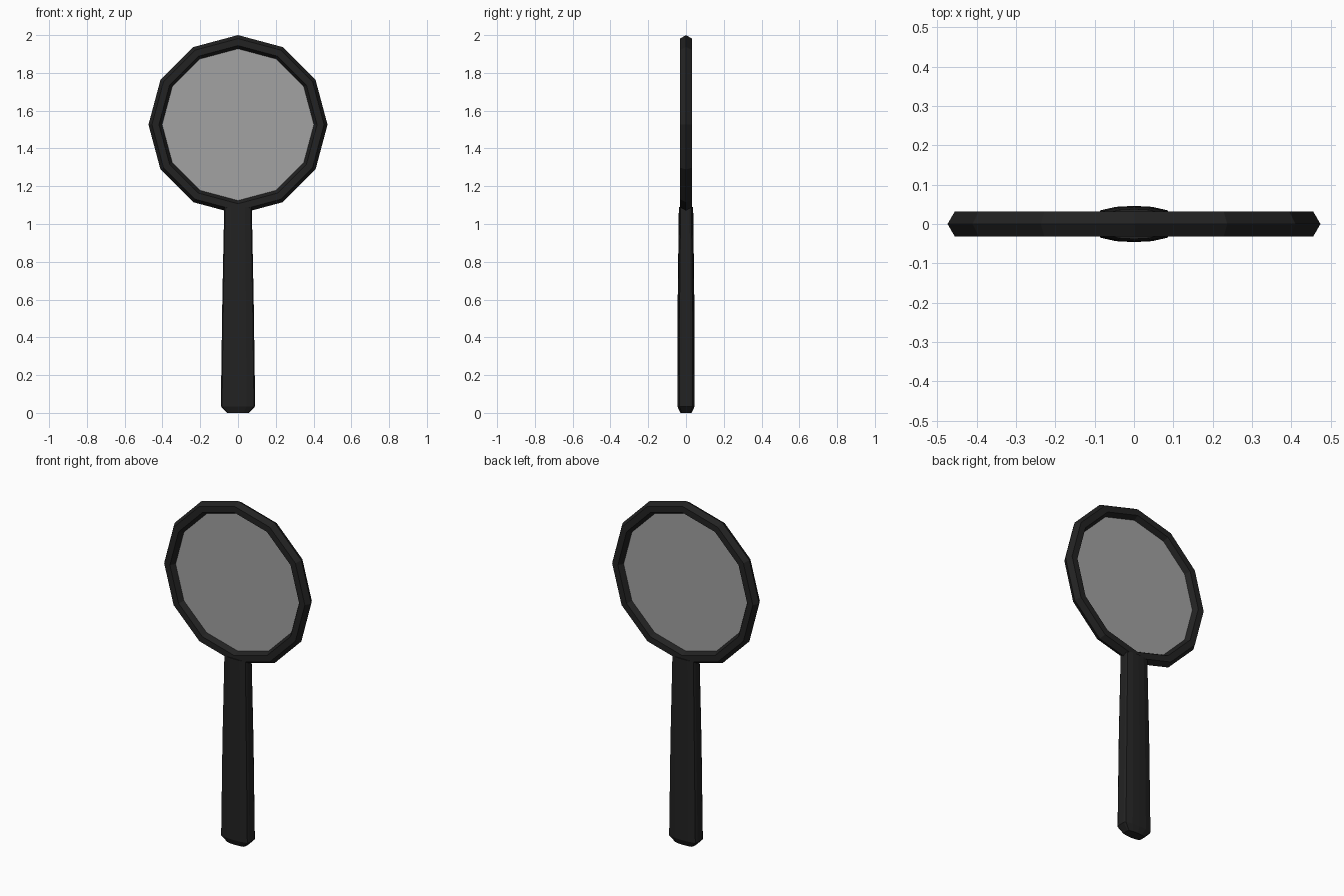
import bpy, bmesh, math
from mathutils import Vector

cube = bpy.data.objects.get("Cube")
if cube:
    bpy.data.objects.remove(cube, do_unlink=True)

CENTRE_Z = 1.526
SIDES = 12


def material(name, value):
    mat = bpy.data.materials.new(name)
    mat.use_nodes = True
    colour = (value, value, value, 1)
    mat.diffuse_color = colour
    mat.node_tree.nodes["Principled BSDF"].inputs["Base Color"].default_value = colour
    return mat


def finish(bm, name, mat):
    bmesh.ops.recalc_face_normals(bm, faces=bm.faces)
    mesh = bpy.data.meshes.new(name)
    bm.to_mesh(mesh)
    bm.free()
    mesh.materials.append(mat)
    obj = bpy.data.objects.new(name, mesh)
    bpy.context.collection.objects.link(obj)
    return obj


def bridge(bm, a, b):
    n = len(a)
    for i in range(n):
        j = (i + 1) % n
        bm.faces.new((a[i], a[j], b[j], b[i]))


def ring_point(radius, y, i):
    angle = math.tau * i / SIDES
    return Vector((radius * math.cos(angle), y, CENTRE_Z + radius * math.sin(angle)))


black = material("black plastic", 0.016)
glass = material("grey glass", 0.36)

# Round frame: twelve-sided ring with a hexagonal section
bm = bmesh.new()
loops = []
for i in range(SIDES):
    section = [math.tau * k / 6 for k in range(6)]
    loops.append([bm.verts.new(ring_point(0.437 + 0.037 * math.cos(t), 0.037 * math.sin(t), i))
                  for t in section])
for i in range(SIDES):
    bridge(bm, loops[i], loops[(i + 1) % SIDES])
finish(bm, "frame", black)

# Lens: thin flat disc closing the ring
bm = bmesh.new()
faces = [[bm.verts.new(ring_point(0.402, y, i)) for i in range(SIDES)] for y in (-0.003, 0.003)]
bridge(bm, *faces)
for loop in faces:
    bm.faces.new(loop)
finish(bm, "lens", glass)

# Handle: flattened section with bowed front and back, tapering upwards
quarter = [(1, 0.5), (0.93, 0.76), (0.5, 0.95)]
front = quarter + [(0, 1)] + [(-x, y) for x, y in reversed(quarter)]
outline = front + [(-x, -y) for x, y in front]
levels = [(0, 0.058, 0.03), (0.035, 0.091, 0.046), (0.6, 0.083, 0.044), (1.09, 0.073, 0.038)]
bm = bmesh.new()
rings = [[bm.verts.new((x * w, y * d, z)) for x, y in outline] for z, w, d in levels]
for lower, upper in zip(rings, rings[1:]):
    bridge(bm, lower, upper)
bm.faces.new(rings[0])
bm.faces.new(rings[-1])
finish(bm, "handle", black)
